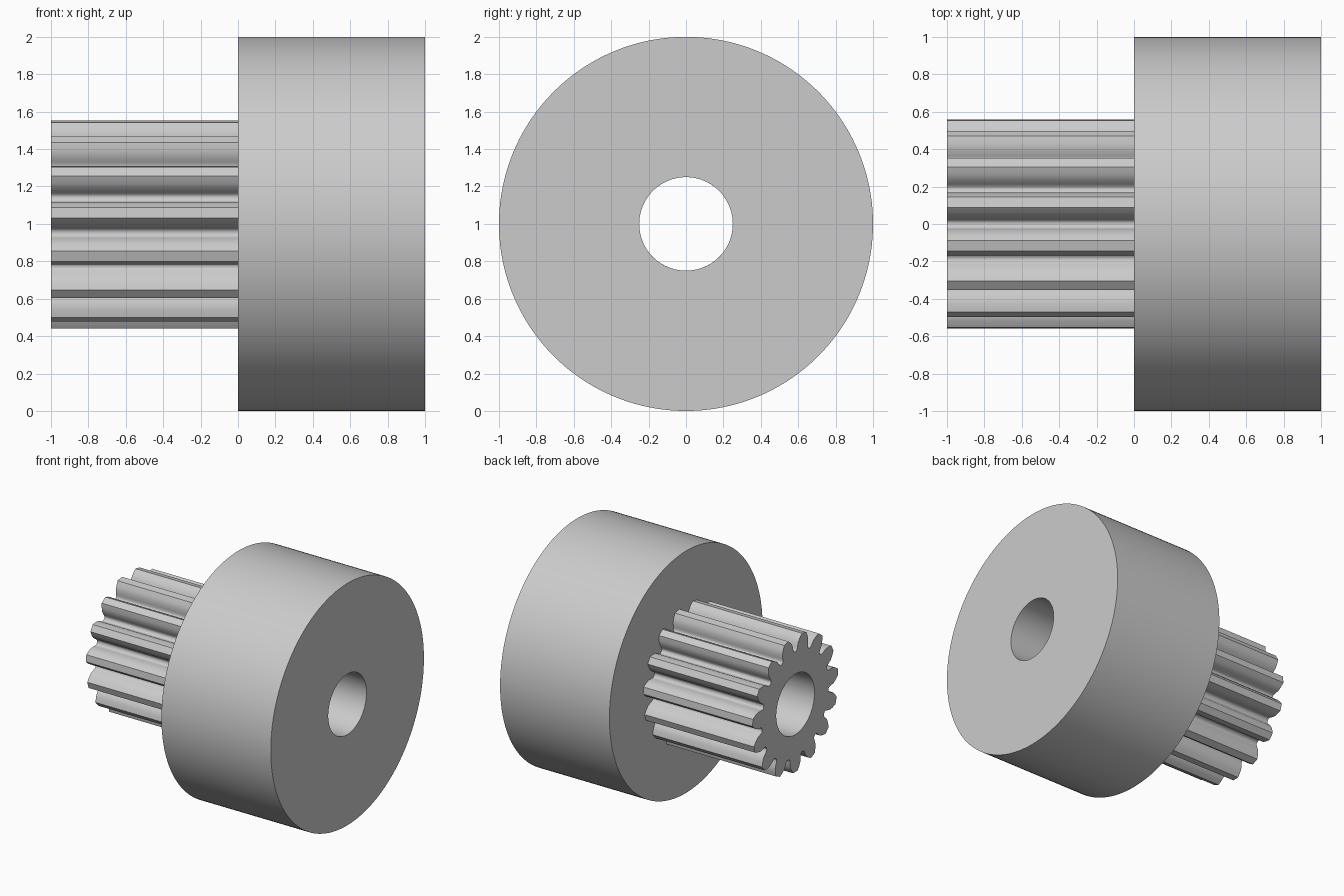
import bpy, bmesh
from math import sin, cos, radians

cube = bpy.data.objects.get("Cube")
if cube:
    bpy.data.objects.remove(cube, do_unlink=True)

BORE = 0.25
TEETH = 15
STEP = 360 / TEETH

# One plain grey for the whole part
grey = bpy.data.materials.new("plain grey")
grey.use_nodes = True
colour = (0.6, 0.6, 0.6, 1)
grey.diffuse_color = colour
grey.node_tree.nodes["Principled BSDF"].inputs["Base Color"].default_value = colour


def bored_part(name, profile, x0, x1, caps):
    """Extrude a (radius, angle) outline along x with a round bore through it."""
    bm = bmesh.new()

    def ring(x, outline):
        return [bm.verts.new((x, r * sin(radians(a)), 1 - r * cos(radians(a))))
                for r, a in outline]

    bore = [(BORE, a) for _, a in profile]
    outer0, outer1 = ring(x0, profile), ring(x1, profile)
    inner0, inner1 = ring(x0, bore), ring(x1, bore)
    bands = [(outer0, outer1), (inner1, inner0)]
    if "start" in caps:
        bands.append((inner0, outer0))
    if "end" in caps:
        bands.append((outer1, inner1))
    for p, q in bands:
        for i in range(len(p)):
            j = (i + 1) % len(p)
            bm.faces.new((p[i], p[j], q[j], q[i]))
    bmesh.ops.recalc_face_normals(bm, faces=bm.faces)
    mesh = bpy.data.meshes.new(name)
    bm.to_mesh(mesh)
    bm.free()
    mesh.materials.append(grey)
    obj = bpy.data.objects.new(name, mesh)
    bpy.context.collection.objects.link(obj)
    bpy.ops.object.select_all(action='DESELECT')
    obj.select_set(True)
    bpy.context.view_layer.objects.active = obj
    bpy.ops.object.shade_smooth_by_angle(angle=radians(45))
    return obj


# Wide plain drum
SIDES = 160
bored_part("drum", [(1.0, 360 * i / SIDES) for i in range(SIDES)], 0, 1, ("start", "end"))

# Pinion: half a tooth from tip to gap, mirrored and repeated
half = [(0.56, 2.9), (0.53, 5.6), (0.5, 7.7), (0.465, 8.6), (0.445, 9.3), (0.437, 10.3)]
tooth = [(0.435, -STEP / 2)] + [(r, -a) for r, a in reversed(half)] + half
pinion = [(r, a + k * STEP) for k in range(TEETH) for r, a in tooth]
bored_part("pinion", pinion, -1, 0, ("start",))
